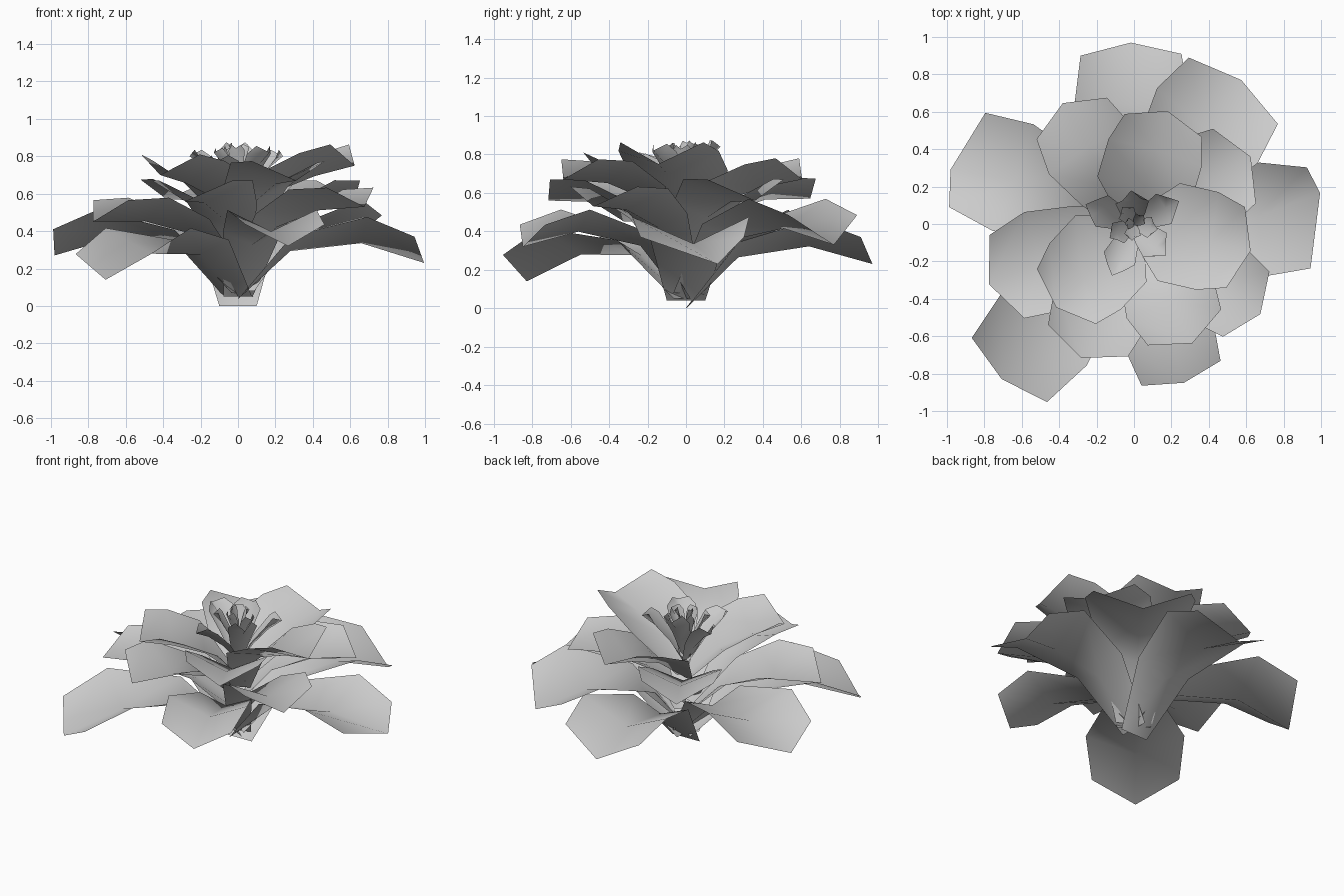
import bpy
from math import radians, sin, cos

# Rows along each kind of petal: (position, half width, arch, edge lift, edge pull-back)
OUTER = [(0.0, 0.10, 0.00, 0.00, 0.00), (0.28, 0.20, 0.20, 0.08, 0.00),
         (0.66, 0.305, 0.17, 0.14, -0.02), (1.0, 0.27, 0.00, 0.14, 0.065)]
MIDDLE = [(0.0, 0.08, 0.00, 0.00, 0.00), (0.30, 0.20, 0.12, 0.08, 0.00),
          (0.64, 0.27, 0.10, 0.12, 0.02), (1.0, 0.23, 0.00, 0.11, 0.10)]
UPPER = [(0.0, 0.07, 0.00, 0.00, 0.00), (0.33, 0.26, 0.07, 0.10, 0.02),
         (0.66, 0.26, 0.05, 0.12, 0.02), (1.0, 0.215, 0.00, 0.11, 0.08)]
HEART = [(0.0, 0.03, 0.00, 0.00, 0.00), (0.35, 0.065, 0.03, 0.03, 0.01),
         (0.70, 0.09, 0.03, 0.05, 0.01), (1.0, 0.05, 0.00, 0.035, 0.05)]


def petal(name, rows, angle, reach, base_z, tip_z, width=1.0, skew=0.0):
    """Cupped three-column petal that grows from the axis and arches outward."""
    a = radians(angle)
    verts, faces = [], []
    for t, half, bulge, lift, back in rows:
        z = base_z + (tip_z - base_z) * t + bulge
        for side in (-1, 0, 1):
            along = reach * t - abs(side) * back * width
            across = side * half * width
            if side == 0:
                across += skew * t ** 5
            verts.append((along * cos(a) - across * sin(a),
                          along * sin(a) + across * cos(a),
                          z + abs(side) * lift * width))
    for r in range(len(rows) - 1):
        for c in range(2):
            i = r * 3 + c
            faces.append((i, i + 3, i + 4, i + 1))
    mesh = bpy.data.meshes.new(name)
    mesh.from_pydata(verts, [], faces)
    mesh.shade_smooth()
    obj = bpy.data.objects.new(name, mesh)
    bpy.context.collection.objects.link(obj)
    return obj


def ring(name, rows, petals):
    for k, args in enumerate(petals):
        petal(f"{name}_{k + 1}", rows, *args)


# Outer ring: long drooping petals (angle, reach, base z, tip z, width, skew)
ring("outer_petal", OUTER, [
    (91, 0.97, 0.00, 0.23, 1.0), (53.3, 0.96, 0.08, 0.33, 1.10),
    (2.0, 1.0, 0.04, 0.23, 1.0, 0.13), (159, 1.02, 0.07, 0.27, 1.0, 0.08),
    (229.5, 1.09, 0.05, 0.14, 0.98), (287.5, 0.89, 0.05, 0.32, 0.82)])

# Middle ring: shorter, flatter petals
ring("middle_petal", MIDDLE, [
    (120.5, 0.75, 0.28, 0.57, 0.95), (202.5, 0.84, 0.18, 0.45, 1.05),
    (248.5, 0.77, 0.26, 0.56), (296, 0.71, 0.34, 0.67, 0.95),
    (324.5, 0.83, 0.20, 0.53, 0.93), (30, 0.72, 0.26, 0.56)])

# Upper ring: three broad rising petals
ring("upper_petal", UPPER, [
    (73.5, 0.63, 0.40, 0.67), (227, 0.61, 0.42, 0.70), (347, 0.64, 0.44, 0.75, 1.03)])

# Heart: pointed upright petals, larger ones outside and a tight spiral within
ring("heart_petal", HEART, [
    (27, 0.27, 0.50, 0.80), (158, 0.28, 0.52, 0.80), (247, 0.30, 0.52, 0.77),
    (315, 0.24, 0.53, 0.82), (95, 0.18, 0.55, 0.84)])
ring("inner_heart_petal", HEART, [
    (210 + 137.5 * k, 0.15 - 0.02 * k, 0.56 + 0.02 * k, 0.82 + 0.008 * k, 0.7 - 0.07 * k)
    for k in range(6)])
